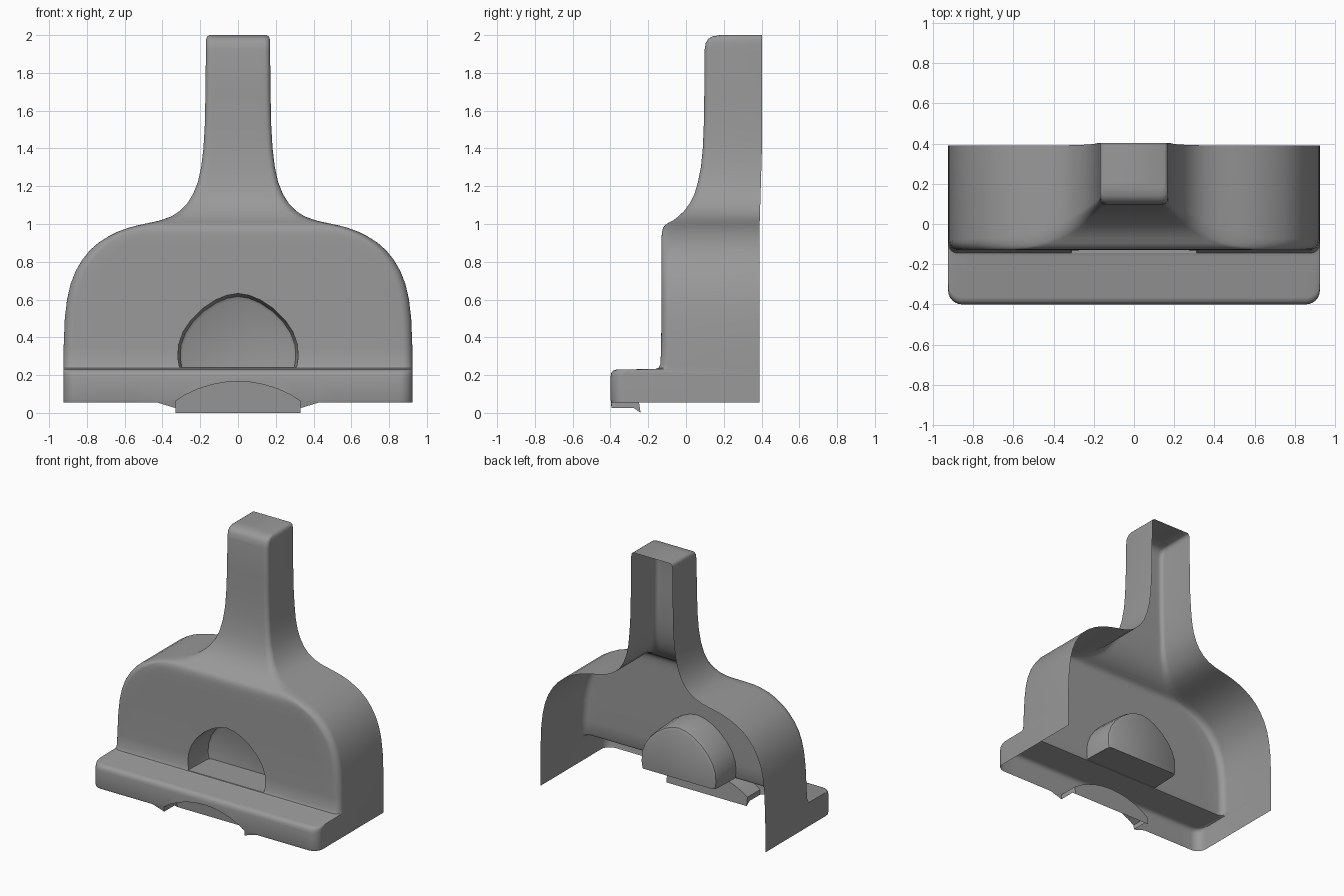
import bpy, bmesh, math

if "Cube" in bpy.data.objects:
    bpy.data.objects.remove(bpy.data.objects["Cube"])


def mesh_object(name, bm):
    bmesh.ops.recalc_face_normals(bm, faces=bm.faces)
    me = bpy.data.meshes.new(name)
    bm.to_mesh(me)
    bm.free()
    ob = bpy.data.objects.new(name, me)
    bpy.context.collection.objects.link(ob)
    return ob


def loft(name, rings):
    bm = bmesh.new()
    rows = [[bm.verts.new(p) for p in r] for r in rings]
    n = len(rows[0])
    for a, b in zip(rows, rows[1:]):
        for i in range(n):
            j = (i + 1) % n
            bm.faces.new((a[i], a[j], b[j], b[i]))
    bm.faces.new(rows[0])
    bm.faces.new(rows[-1])
    return mesh_object(name, bm)


def section(z, w, f, r):
    """U-shaped level: straight back, rounded front corners."""
    yb = 0.39 + 0.012 * min(1, max(0, (z - 1) / 0.4))
    half = [(w, yb)]
    for i in range(7):
        a = math.radians(15 * i)
        half.append((w - r + r * math.cos(a), f + r - r * math.sin(a)))
    pts = half + [((w - r) * (1 - k / 8), f) for k in range(1, 16)]
    pts += [(-x, y) for x, y in reversed(half)]
    return [(x, y, z) for x, y in pts]


# height, half width, front y, corner radius
levels = [
    (.055, .925, -.395, .07), (.07, .925, -.40, .07), (.19, .925, -.40, .07),
    (.21, .925, -.396, .07), (.224, .925, -.385, .07), (.23, .925, -.365, .07),
    (.232, .925, -.165, .05), (.238, .925, -.145, .05), (.26, .925, -.135, .05),
    (.35, .923, -.132, .05), (.5, .917, -.13, .05), (.6, .905, -.13, .05),
    (.68, .887, -.13, .05), (.75, .86, -.13, .05), (.81, .825, -.13, .055),
    (.86, .785, -.13, .06), (.90, .74, -.13, .06), (.935, .685, -.129, .06),
    (.96, .635, -.127, .06), (.98, .58, -.121, .06), (.993, .53, -.112, .06),
    (1.005, .475, -.095, .06), (1.018, .415, -.07, .06), (1.04, .353, -.04, .05),
    (1.07, .306, -.009, .05), (1.11, .268, .02, .04), (1.16, .237, .045, .04),
    (1.22, .213, .063, .035), (1.3, .195, .079, .03), (1.4, .183, .089, .03),
    (1.52, .176, .094, .03), (1.7, .172, .097, .03), (1.92, .17, .098, .03),
    (1.96, .17, .105, .03), (1.98, .168, .118, .03), (1.993, .163, .14, .03),
    (2.0, .152, .18, .03)]
# keep the list of levels compact: one row per change in the silhouette
shell = loft("rounded_shell", [section(*l) for l in levels])


def arch_cutter(name, half, depths):
    """Arch outline swept in y; each depth is (y, inset)."""
    outline = half + [(-x, z) for x, z in reversed(half[:-1])]
    zb = half[0][1]
    rings = [[(x * (1 - s), y, zb + (z - zb) * (1 - s)) for x, z in outline]
             for y, s in depths]
    return loft(name, rings)


pocket = arch_cutter("pocket_cutter",
                     [(.31, .242), (.318, .29), (.315, .36), (.29, .43), (.25, .49), (.19, .55),
                      (.12, .597), (.06, .622), (0, .632)],
                     [(-.3, .0), (-.12, 0), (.06, .02), (.085, .04), (.095, .09)])
notch = arch_cutter("notch_cutter",
                    [(.33, -.05), (.33, .062), (.28, .095), (.21, .127), (.14, .149),
                     (.07, .162), (0, .166)],
                    [(-.6, 0), (-.275, 0), (-.25, 0)])

# carve pocket and notch
bpy.context.view_layer.objects.active = shell
for cutter in (pocket, notch):
    mod = shell.modifiers.new("carve", "BOOLEAN")
    mod.operation, mod.solver, mod.object = "DIFFERENCE", "EXACT", cutter
    bpy.ops.object.modifier_apply(modifier=mod.name)
    bpy.data.objects.remove(cutter)

# open the back and underside, then drop the lip around the notch
bm = bmesh.new()
bm.from_mesh(shell.data)
bm.normal_update()
gone = []
for f in bm.faces:
    c = f.calc_center_median()
    if (f.normal.y > .9 and c.y > .37) or (f.normal.z < -.9 and c.z < .07):
        gone.append(f)
bmesh.ops.delete(bm, geom=gone, context="FACES")
for v in bm.verts:
    if v.co.z < .058 and abs(v.co.x) < .4 and v.co.y < -.2:
        if v.co.y < -.26:
            v.co.z = .025
        else:
            v.co.z, v.co.y = 0, -.24
bm.to_mesh(shell.data)
bm.free()

# dark grey finish
grey = bpy.data.materials.new("dark_grey")
grey.diffuse_color = (.32, .32, .32, 1)
grey.use_nodes = True
grey.node_tree.nodes["Principled BSDF"].inputs["Base Color"].default_value = grey.diffuse_color
shell.data.materials.clear()
shell.data.materials.append(grey)

shell.select_set(True)
bpy.ops.object.shade_smooth_by_angle(angle=math.radians(40))
